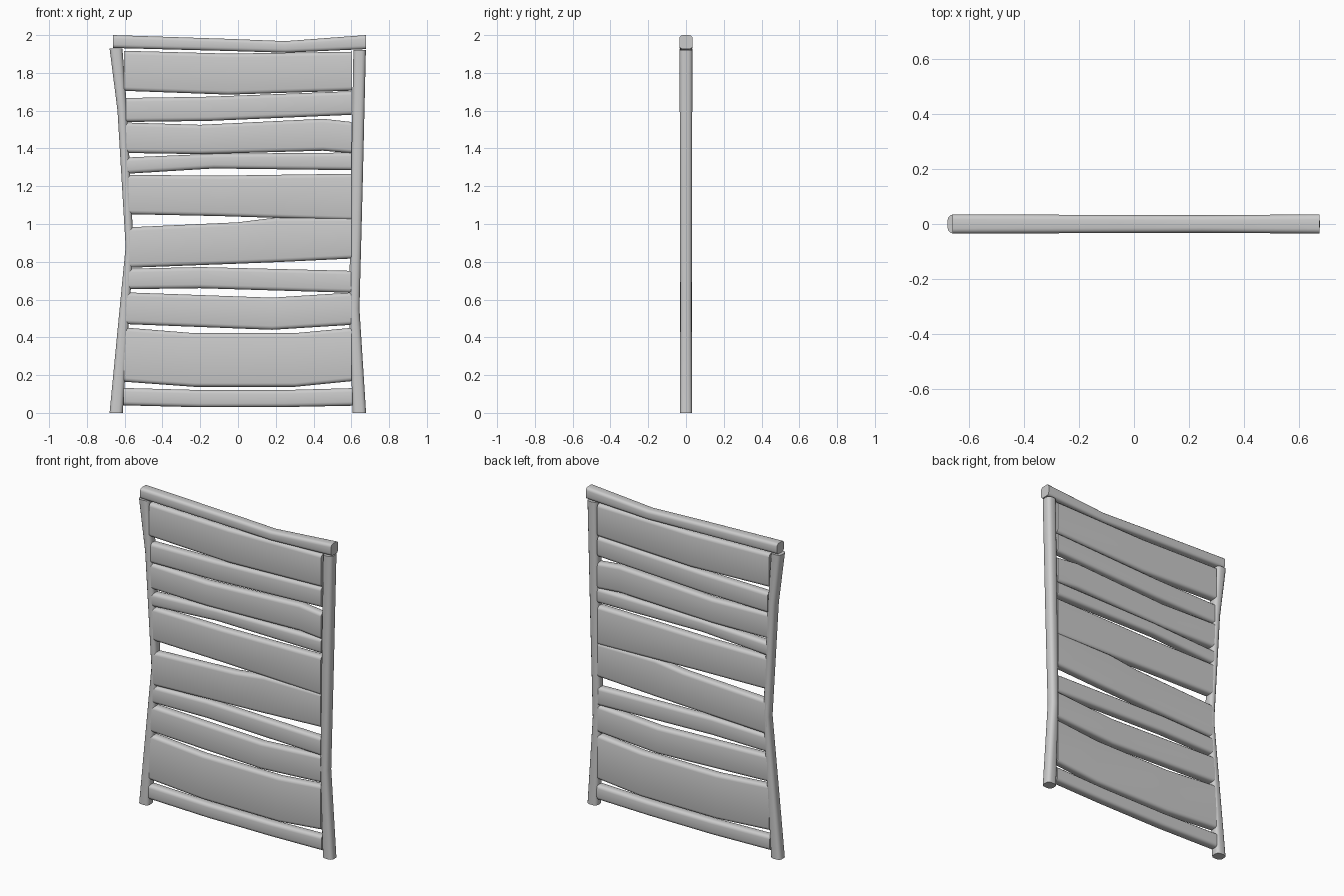
import bpy, bmesh, math

if "Cube" in bpy.data.objects:
    bpy.data.objects.remove(bpy.data.objects["Cube"])


def rounded_section(lo, hi, d, r, n=3):
    """Rounded rectangle: lo..hi across the board, -d..d in depth."""
    r = min(r, (hi - lo) * 0.45, d * 0.9)
    pts = []
    for k, (u, v) in enumerate([(hi - r, d - r), (lo + r, d - r),
                                (lo + r, r - d), (hi - r, r - d)]):
        for i in range(n + 1):
            a = math.pi / 2 * (k + i / n)
            pts.append((u + r * math.cos(a), v + r * math.sin(a)))
    return pts


def loft(name, stations, r, upright=False):
    """Stations are (position along, low edge, high edge, half depth)."""
    bm = bmesh.new()
    rings = []
    for t, lo, hi, d in stations:
        ring = []
        for u, y in rounded_section(lo, hi, d, r):
            ring.append(bm.verts.new((u, y, t) if upright else (t, y, u)))
        rings.append(ring)
    for a, b in zip(rings, rings[1:]):
        n = len(a)
        for i in range(n):
            j = (i + 1) % n
            bm.faces.new((a[i], a[j], b[j], b[i]))
    bm.faces.new(rings[0])
    bm.faces.new(rings[-1])
    bmesh.ops.recalc_face_normals(bm, faces=bm.faces)
    me = bpy.data.meshes.new(name)
    bm.to_mesh(me)
    bm.free()
    ob = bpy.data.objects.new(name, me)
    bpy.context.collection.objects.link(ob)
    bpy.ops.object.select_all(action='DESELECT')
    ob.select_set(True)
    bpy.context.view_layer.objects.active = ob
    bpy.ops.object.shade_smooth_by_angle(angle=math.radians(35))


# Bent side posts
loft("left_post", [(0, -.68, -.61, .033), (.88, -.595, -.553, .03),
                   (1.6, -.638, -.587, .033), (1.93, -.68, -.612, .035)], .022, True)
loft("right_post", [(0, .607, .678, .032), (.55, .588, .643, .03),
                    (1.2, .598, .66, .032), (1.92, .611, .677, .034)], .022, True)

# Sagging top rail
loft("top_rail", [(-.662, 1.932, 2.0, .035), (-.05, 1.916, 1.98, .033),
                  (.25, 1.907, 1.968, .032), (.677, 1.926, 2.0, .035)], .018)

# Uneven cross boards, top to bottom: (x, low z, high z)
boards = [
    [(-.603, 1.705, 1.917), (-.05, 1.685, 1.902), (.603, 1.706, 1.912)],
    [(-.592, 1.54, 1.667), (-.15, 1.546, 1.674), (.602, 1.578, 1.703)],
    [(-.592, 1.376, 1.537), (-.2, 1.37, 1.525), (.45, 1.388, 1.557), (.602, 1.375, 1.54)],
    [(-.59, 1.266, 1.352), (-.13, 1.294, 1.372), (.602, 1.285, 1.378)],
    [(-.588, 1.052, 1.26), (-.1, 1.042, 1.256), (.6, 1.02, 1.266)],
    [(-.585, .768, .982), (0, .79, 1.009), (.2, .798, 1.034), (.6, .817, 1.034)],
    [(-.587, .655, .763), (-.2, .66, .772), (.598, .636, .752)],
    [(-.592, .47, .638), (.18, .44, .61), (.598, .466, .637)],
    [(-.603, .165, .452), (-.23, .138, .422), (.3, .138, .422), (.6, .168, .45)],
    [(-.607, .04, .132), (-.2, .03, .121), (.25, .031, .121), (.605, .038, .131)],
]
for i, b in enumerate(boards):
    depth = .029 + .0008 * (i % 2)
    loft(f"cross_board_{i + 1}", [(x, lo, hi, depth) for x, lo, hi in b], .02)
